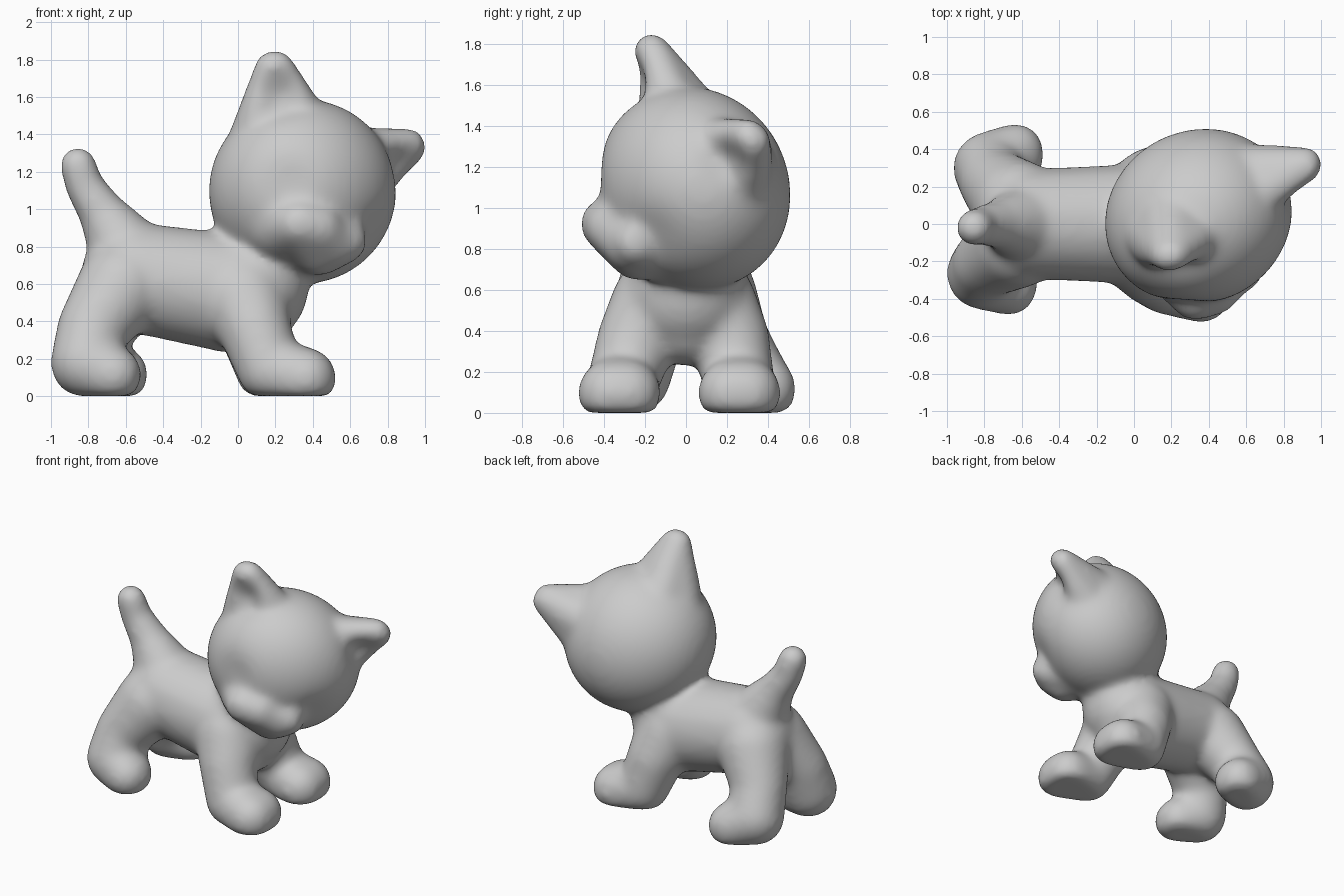
import bpy, bmesh, math
from mathutils import Vector, Matrix

if "Cube" in bpy.data.objects:
    bpy.data.objects.remove(bpy.data.objects["Cube"])

# unit ball points used by every hull
tmp = bmesh.new()
bmesh.ops.create_icosphere(tmp, subdivisions=3, radius=1)
BALL = [v.co.copy() for v in tmp.verts]
tmp.free()


def hull(bm, *balls):
    """Convex skin around balls (x, y, z, radius), cut flat at the floor."""
    verts = []
    for b in balls:
        for p in BALL:
            co = Vector(b[:3]) + p * b[3]
            co.z = max(co.z, 0)
            verts.append(bm.verts.new(co))
    bmesh.ops.convex_hull(bm, input=verts, use_existing_faces=False)
    bmesh.ops.delete(bm, geom=[v for v in verts if v.is_valid and not v.link_faces],
                     context='VERTS')


def limb(bm, *balls):
    for a, b in zip(balls, balls[1:]):
        hull(bm, a, b)


def finish(bm, name, iterations, dents=()):
    """Fuse the overlapping shapes into one soft skin, then press in dents."""
    bmesh.ops.recalc_face_normals(bm, faces=bm.faces[:])
    me = bpy.data.meshes.new(name)
    bm.to_mesh(me)
    bm.free()
    ob = bpy.data.objects.new(name, me)
    bpy.context.collection.objects.link(ob)
    rm = ob.modifiers.new("fuse", 'REMESH')
    rm.mode = 'VOXEL'
    rm.voxel_size = 0.02
    sm = ob.modifiers.new("soften", 'SMOOTH')
    sm.factor = 0.5
    sm.iterations = iterations
    dg = bpy.context.evaluated_depsgraph_get()
    dg.update()
    new = bpy.data.meshes.new_from_object(ob.evaluated_get(dg))
    ob.modifiers.clear()
    ob.data = new
    for v in new.vertices:
        co = v.co.copy()
        for c, r, push in dents:
            v.co += push * math.exp(-((co - c).length / r) ** 2)
    for p in new.polygons:
        p.use_smooth = True
    return ob


# ---- body: torso, chest, neck and tail ----
bm = bmesh.new()
limb(bm, (-.55, 0, .635, .295), (-.06, 0, .555, .32), (.07, 0, .58, .31), (.2, 0, .74, .21))
hull(bm, (-.06, 0, .45, .22), (.1, 0, .43, .2))
limb(bm, (-.60, 0, .78, .20), (-.72, 0, .97, .13), (-.82, -.01, 1.12, .105),
     (-.855, -.02, 1.235, .1))
# front legs: shoulder, shin, heel, then a wide toe
for y0, y1, y2, y3, dx in ((-.12, -.24, -.31, -.325, 0), (.1, .215, .26, .26, -.01)):
    heel = (.17 + dx, y2, .14, .175)
    limb(bm, (.03, y0, .52, .25), (.09, y1, .36, .195), heel)
    hull(bm, heel, *[(.36 + dx, y3 + s, .095, .165) for s in (-.04, .04)])
# rear legs
for y0, y1, y2, y3, dx in ((-.10, -.205, -.265, -.32, -.035), (.10, .215, .30, .37, 0)):
    heel = (-.775 + dx, y2, .18, .195)
    limb(bm, (-.62, y0, .58, .245), (-.745 + dx, y1, .36, .19), heel)
    hull(bm, heel, *[(-.635 + dx, y3 + s, .115, .155) for s in (-.015, .015)])

# ---- head: tilted, so ears, eyes and cheeks mirror across a slanted plane ----
side = Vector((.746, .499, -.442)).normalized()
face = Vector((.35, -.85, -.37))
face = (face - face.dot(side) * side).normalized()
up = side.cross(-face)
mid = Vector((.557, .077, 1.555))


def flip(p):
    p = Vector(p)
    return p - 2 * (p - mid).dot(side) * side


def flip_ball(b):
    return (*flip(b[:3]), b[3])


# wide skull aligned with the tilt
axes = Matrix((side, -face, up)).transposed().to_4x4()
bmesh.ops.create_icosphere(bm, subdivisions=4, radius=1,
                           matrix=Matrix.Translation((.345, .038, 1.095)) @ axes
                           @ Matrix.Diagonal((.515, .458, .498, 1)))
# ears
ear = [(.182, -.17, 1.757, .094), (.21, -.168, 1.757, .094), (.1, -.11, 1.45, .12),
       (.36, -.05, 1.46, .13), (.2, .03, 1.4, .18), (.07, -.04, 1.3, .15)]
hull(bm, *ear)
hull(bm, *[flip_ball(b) for b in ear])
# muzzle, cheeks and chin
cheek = (.325, -.39, .925, .13)
jowl = (.23, -.2, .92, .2)
hull(bm, cheek, (.43, -.36, .9, .13), flip_ball(cheek), (.43, -.23, .79, .15))
hull(bm, cheek, jowl, flip_ball(jowl), (.58, -.24, .83, .12))

dents = []
for c, r, push in (((.22, -.25, 1.63), .11, (0, .04, -.01)),
                   ((.27, -.40, 1.14), .14, (.01, .025, 0))):
    c, push = Vector(c), Vector(push)
    dents += [(c, r, push), (flip(c), r, push - 2 * push.dot(side) * side)]
finish(bm, "kitten_figure", 30, dents)
